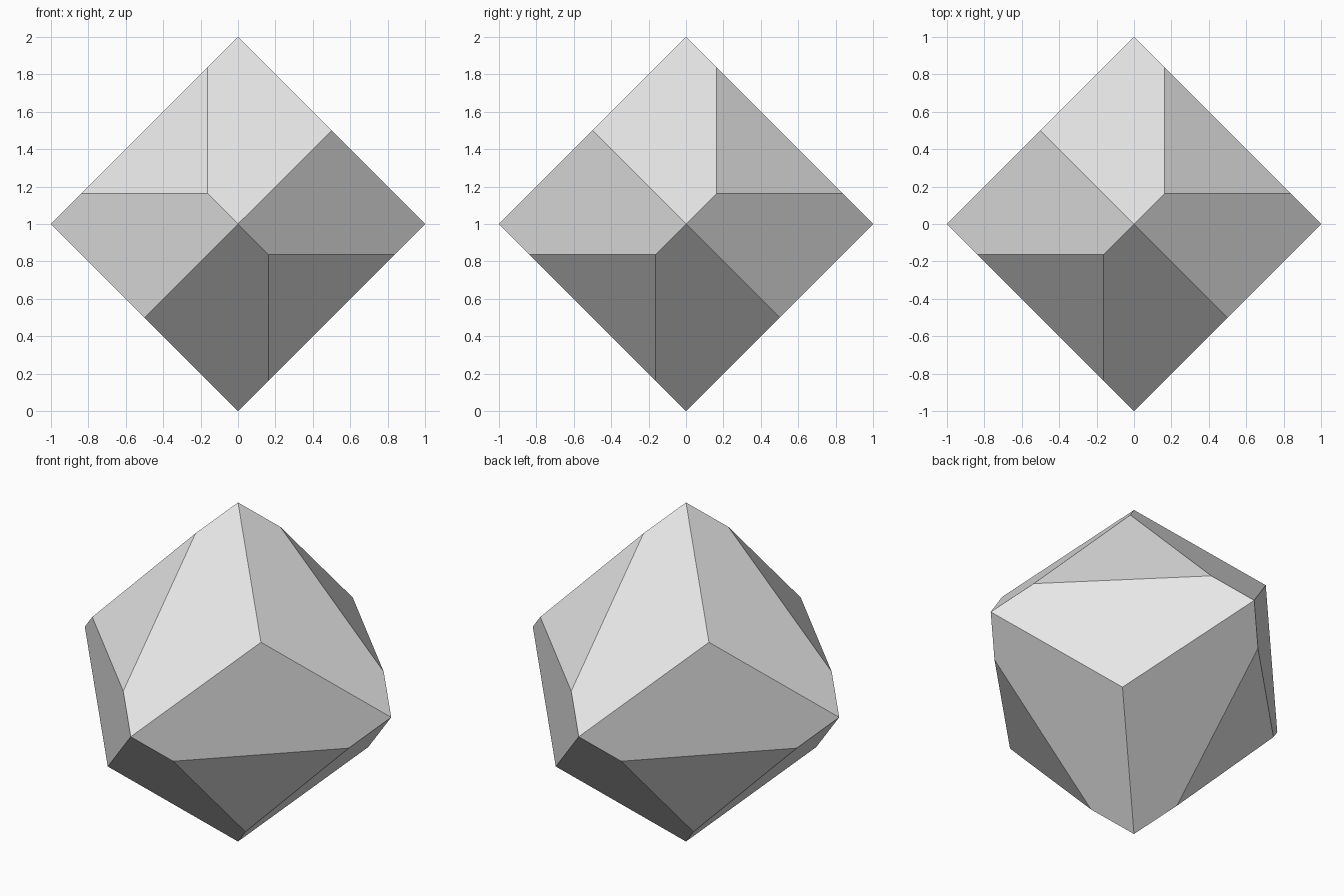
import bpy
import bmesh
from itertools import product
from math import radians
from mathutils import Vector

default = bpy.data.objects.get("Cube")
if default:
    bpy.data.objects.remove(default)

CUT = 0.163  # how far along each edge the alternate corners are sliced off

grey = bpy.data.materials.new("plain_grey")
grey.use_nodes = True
colour = (0.8, 0.8, 0.8, 1)
grey.diffuse_color = colour
grey.node_tree.nodes["Principled BSDF"].inputs["Base Color"].default_value = colour

# Corners of a rhombic dodecahedron, with four alternate corners cut to triangles
points = []
for axis in range(3):
    for sign in (-1, 1):
        tip = Vector()
        tip[axis] = sign
        points.append(tip)
for signs in product((-1, 1), repeat=3):
    corner = Vector(signs) / 2
    if signs[0] * signs[1] * signs[2] < 0:
        points.append(corner)
        continue
    for axis in range(3):
        cut = Vector(signs) * CUT
        cut[axis] = signs[axis] * (1 - CUT)
        points.append(cut)

# Wrap the points in flat faces and merge coplanar triangles
bm = bmesh.new()
for point in points:
    bm.verts.new(point + Vector((0, 0, 1)))
bmesh.ops.convex_hull(bm, input=bm.verts[:])
bmesh.ops.dissolve_limit(bm, angle_limit=radians(1), verts=bm.verts[:], edges=bm.edges[:])
bmesh.ops.recalc_face_normals(bm, faces=bm.faces[:])
mesh = bpy.data.meshes.new("faceted_solid")
bm.to_mesh(mesh)
bm.free()
mesh.materials.append(grey)
solid = bpy.data.objects.new("faceted_solid", mesh)
bpy.context.collection.objects.link(solid)
